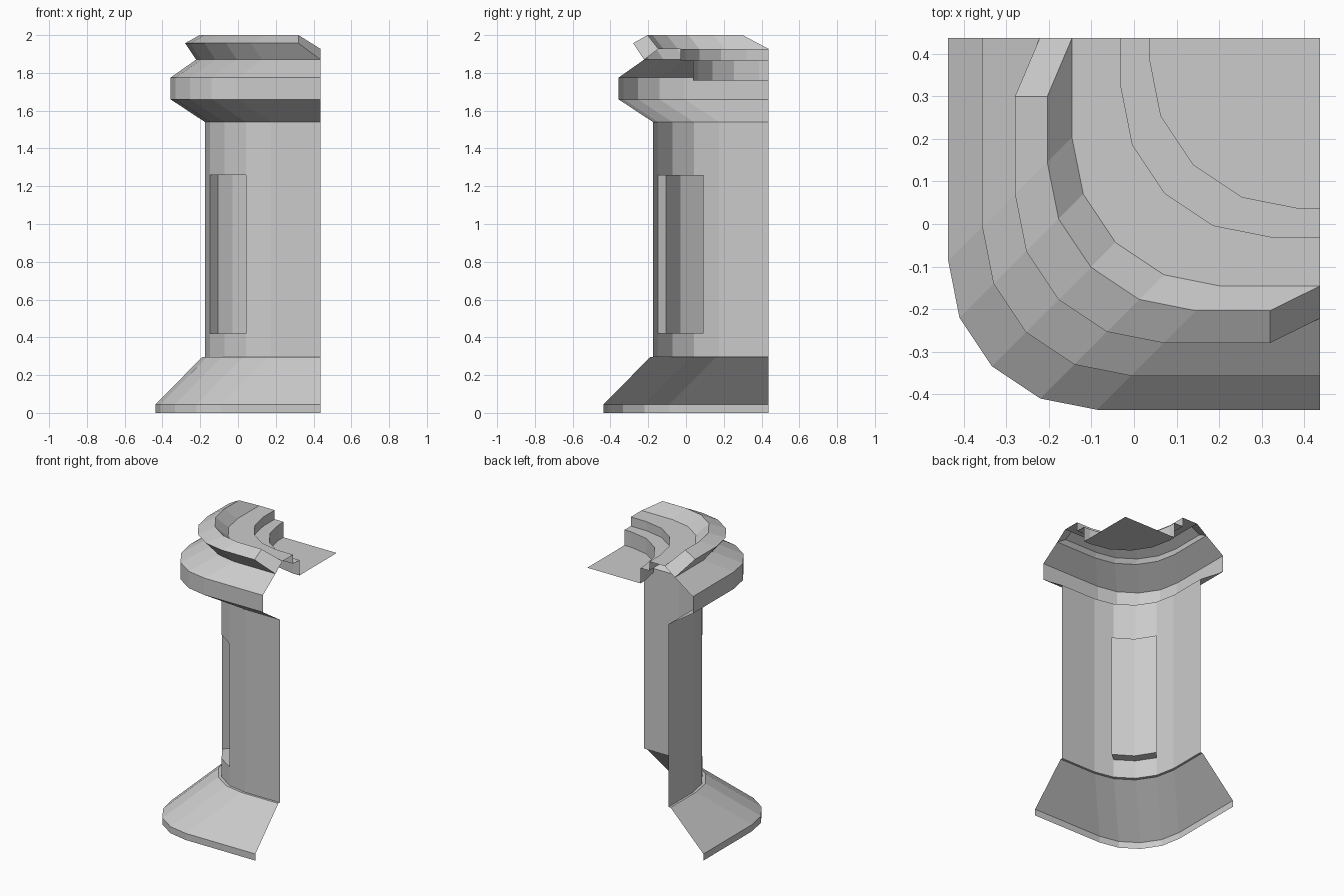
import bpy
from math import sin, cos, pi

if "Cube" in bpy.data.objects:
    bpy.data.objects.remove(bpy.data.objects["Cube"])

E = 0.437   # open edges of the quarter piece
R = 0.35    # corner radius


def ring(o, ex=E, ey=E):
    """Plan outline: front edge, four-sided corner arc, left edge."""
    c = o + R
    arc = [(c - R * sin(i * pi / 8), c - R * cos(i * pi / 8)) for i in range(5)]
    return [(ex, o)] + arc + [(o, ey)]


def make(name, faces):
    """Build a flat-shaded mesh from a list of faces, each a list of points."""
    index, verts, polys = {}, [], []
    for face in faces:
        poly = []
        for p in face:
            key = tuple(round(v, 4) for v in p)
            if key not in index:
                index[key] = len(verts)
                verts.append(key)
            poly.append(index[key])
        polys.append(poly)
    mesh = bpy.data.meshes.new(name)
    mesh.from_pydata(verts, [], polys)
    mesh.update()
    obj = bpy.data.objects.new(name, mesh)
    bpy.context.collection.objects.link(obj)
    return obj


def level(outline, z):
    return [(x, y, z) for x, y in outline]


def strip(a, b, skip=()):
    return [[a[i], b[i], b[i + 1], a[i + 1]]
            for i in range(len(a) - 1) if i not in skip]


def sweep(levels):
    return [f for a, b in zip(levels, levels[1:]) for f in strip(a, b)]


def profile(points):
    return sweep([level(ring(o), z) for o, z in points])


# Flared foot with a small ledge under the shaft
make("base", profile([(-E, 0), (-E, 0.045), (-0.19, 0.295), (-0.175, 0.295)]))

# Shaft with an opening in the two middle corner facets
shaft = ring(-0.175)
z0, z1 = 0.42, 1.26
faces = strip(level(shaft, 0.295), level(shaft, z0))
faces += strip(level(shaft, z0), level(shaft, z1), skip=(2, 3))
faces += strip(level(shaft, z1), level(shaft, 1.54))
make("shaft", faces)

# Recessed panel behind the opening
front, mid, left = shaft[2:5]
back = [(0.093, -0.105), (-0.028, -0.028), (-0.105, 0.093)]
path = [front] + back + [left]
outline = [front, mid, left] + back[::-1]
make("corner_recess", strip(level(path, z0), level(path, z1))
     + [level(outline[::-1], z0), level(outline, z1)])

# Bulging collar
make("collar", profile([(-0.175, 1.54), (-0.357, 1.66), (-0.357, 1.775), (-0.222, 1.87)]))

# Raised rim with sloped ends
lower = level(ring(-0.222), 1.87)
outer = level(ring(-0.28, 0.32, 0.30), 1.957)
crest = level(ring(-0.204, 0.32, 0.30), 2.0)
inner = level(ring(-0.146), 1.927)
ends = [[r[0] for r in (lower, inner, crest, outer)],
        [r[-1] for r in (outer, crest, inner, lower)]]
make("rim", sweep([lower, outer, crest, inner]) + ends)

# Stepped inside of the rim
make("inner_steps", profile([(-0.146, 1.927), (-0.03, 1.927), (-0.03, 1.865),
                             (0.037, 1.865), (0.037, 1.76)]))

# Top floor
make("floor", [level(ring(0.037)[::-1] + [(E, E)], 1.76)])
